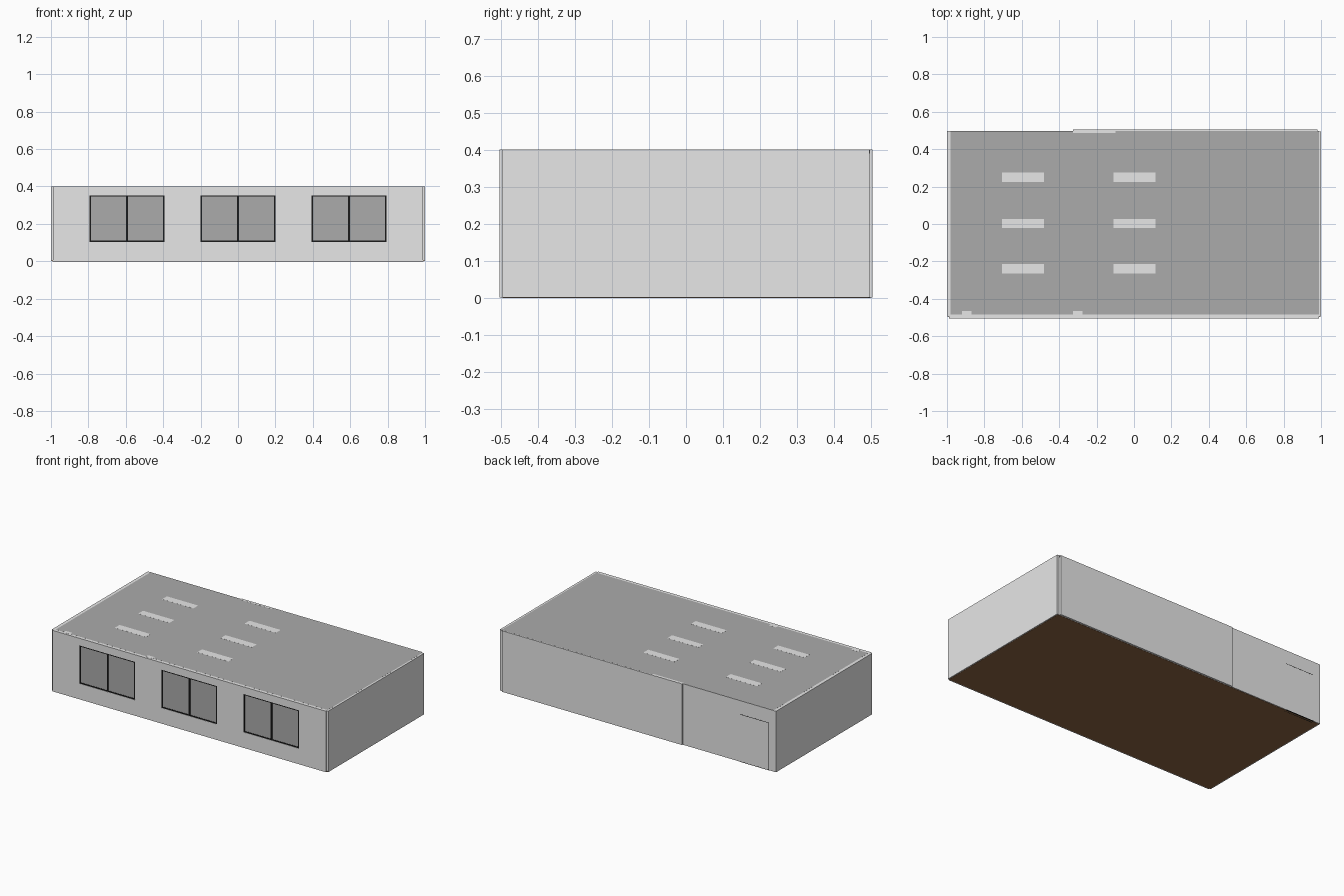
import bpy, bmesh
from mathutils import Vector

if "Cube" in bpy.data.objects:
    bpy.data.objects.remove(bpy.data.objects["Cube"])


def mat(name, rgb):
    m = bpy.data.materials.new(name)
    m.diffuse_color = (*rgb, 1)
    m.use_nodes = True
    m.node_tree.nodes["Principled BSDF"].inputs["Base Color"].default_value = m.diffuse_color
    return m


WALL = mat("light_wall", (0.8, 0.8, 0.8))
GREY = mat("mid_grey", (0.41, 0.41, 0.41))
BLACK = mat("black_frame", (0.01, 0.01, 0.01))
BROWN = mat("brown_floor", (0.268, 0.13, 0.055))


def boxes(name, ranges, material):
    """One object made of boxes, each given as x0, x1, y0, y1, z0, z1."""
    bm = bmesh.new()
    for x0, x1, y0, y1, z0, z1 in ranges:
        verts = bmesh.ops.create_cube(bm, size=1)["verts"]
        size = Vector((x1 - x0, y1 - y0, z1 - z0))
        mid = Vector((x0 + x1, y0 + y1, z0 + z1)) / 2
        for v in verts:
            v.co = v.co * size + mid
    me = bpy.data.meshes.new(name)
    bm.to_mesh(me)
    bm.free()
    me.materials.append(material)
    ob = bpy.data.objects.new(name, me)
    bpy.context.collection.objects.link(ob)
    return ob


def frame(x0, x1, y0, y1, z0, z1, t):
    """Four bars around a rectangular opening."""
    return [(x0, x0 + t, y0, y1, z0, z1), (x1 - t, x1, y0, y1, z0, z1),
            (x0 + t, x1 - t, y0, y1, z0, z0 + t), (x0 + t, x1 - t, y0, y1, z1 - t, z1)]


BASE, TOP = 0.001, 0.4

# Floor and roof slabs
boxes("floor", [(-0.993, 0.993, -0.496, 0.492, 0, 0.006)], BROWN)
boxes("roof", [(-0.98, 0.988, -0.484, 0.497, 0.39, 0.4002)], GREY)

# Side walls and the two-part back wall
boxes("left_wall", [(-1, -0.98, -0.495, 0.4975, BASE, TOP)], WALL)
boxes("right_wall", [(0.986, 1, -0.495, 0.495, BASE, TOP)], WALL)
boxes("back_wall_long", [(-0.325, 0.98, 0.484, 0.504, BASE, TOP)], WALL)
boxes("back_wall_door_side", [(-0.98, -0.325, 0.48, 0.4975, BASE, TOP)], WALL)
boxes("back_wall_cap", [(-0.325, -0.1, 0.486, 0.503, 0.38, 0.4006)], WALL)

# Front wall with three window openings
front = boxes("front_wall", [(-0.99, 0.988, -0.504, -0.484, BASE, TOP)], WALL)
W, Z0, Z1 = 0.2, 0.104, 0.353
centres = (-0.593, 0, 0.593)
cutter = boxes("window_cutter", [(c - W, c + W, -0.6, -0.4, Z0, Z1) for c in centres], WALL)
cutter.hide_render = True
cutter.hide_set(True)
mod = front.modifiers.new("openings", "BOOLEAN")
mod.operation = "DIFFERENCE"
mod.solver = "EXACT"
mod.object = cutter

# Posts behind the front wall, the two left ones reaching the roof surface
boxes("front_posts", [(x - 0.025, x + 0.025, -0.49, -0.466, 0.006, z)
                      for x, z in ((-0.895, 0.4006), (-0.3, 0.4006), (0.3, 0.395), (0.895, 0.395))], WALL)

# Windows: black frames with a centre bar, two panes each
for i, c in enumerate(centres, 1):
    bars = frame(c - W, c + W, -0.502, -0.487, Z0, Z1, 0.007)
    bars.append((c - 0.005, c + 0.005, -0.502, -0.487, Z0 + 0.007, Z1 - 0.007))
    boxes(f"window_frame_{i}", bars, BLACK)
    boxes(f"window_glass_{i}", [(c - W + 0.005, c + W - 0.005, -0.5, -0.494, Z0 + 0.005, Z1 - 0.005)], GREY)

# Back door: pale leaf inside a very thin black frame
boxes("door_frame", frame(-0.95, -0.738, 0.478, 0.498, 0.0, 0.312, 0.003), BLACK)
boxes("door", [(-0.947, -0.741, 0.476, 0.4978, 0.003, 0.309)], WALL)

# Ceiling lights, flush with the roof in the first two columns
for col, x in enumerate((-0.594, 0.003, 0.6)):
    z = 0.4006 if col < 2 else 0.395
    boxes(f"ceiling_lights_{col + 1}",
          [(x - 0.113, x + 0.113, y - 0.025, y + 0.025, 0.38, z) for y in (-0.24, 0.003, 0.25)], WALL)
